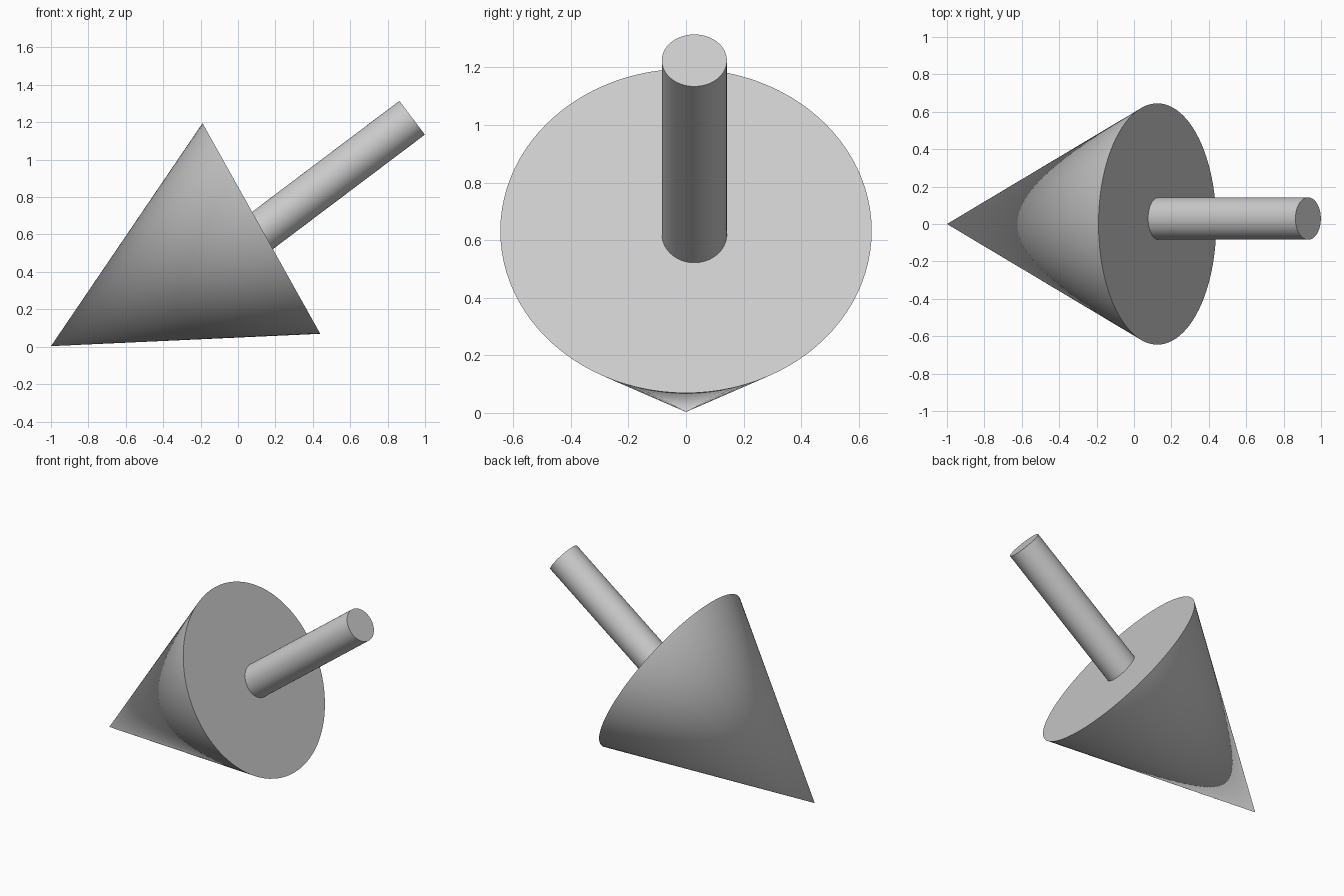
import bpy
import math
from mathutils import Vector

default = bpy.data.objects.get("Cube")
if default:
    bpy.data.objects.remove(default, do_unlink=True)

# Single plain grey
grey = bpy.data.materials.new("light_grey")
grey.use_nodes = True
colour = (0.6, 0.6, 0.6, 1.0)
grey.diffuse_color = colour
grey.node_tree.nodes["Principled BSDF"].inputs["Base Color"].default_value = colour


def tapered_part(name, start, end, r_start, r_end, sides=96):
    """Round part running from start to end, smooth sides and sharp rims."""
    start, end = Vector(start), Vector(end)
    axis = end - start
    bpy.ops.mesh.primitive_cone_add(
        vertices=sides, radius1=r_start, radius2=r_end, depth=axis.length,
        location=(start + end) / 2,
        rotation=(0, math.atan2(axis.x, axis.z), 0))
    part = bpy.context.object
    part.name = name
    part.data.materials.append(grey)
    bpy.ops.object.shade_smooth_by_angle(angle=math.radians(30))
    return part


# Cone lying on its tip and rim, base facing up and to the side
tapered_part("cone_body", (0.125, 0, 0.632), (-1, 0, 0.003), 0.645, 0)

# Rod standing out of the base, slightly off centre
tapered_part("rod", (0.03, 0.029, 0.545), (0.931, 0.029, 1.224), 0.113, 0.113)
